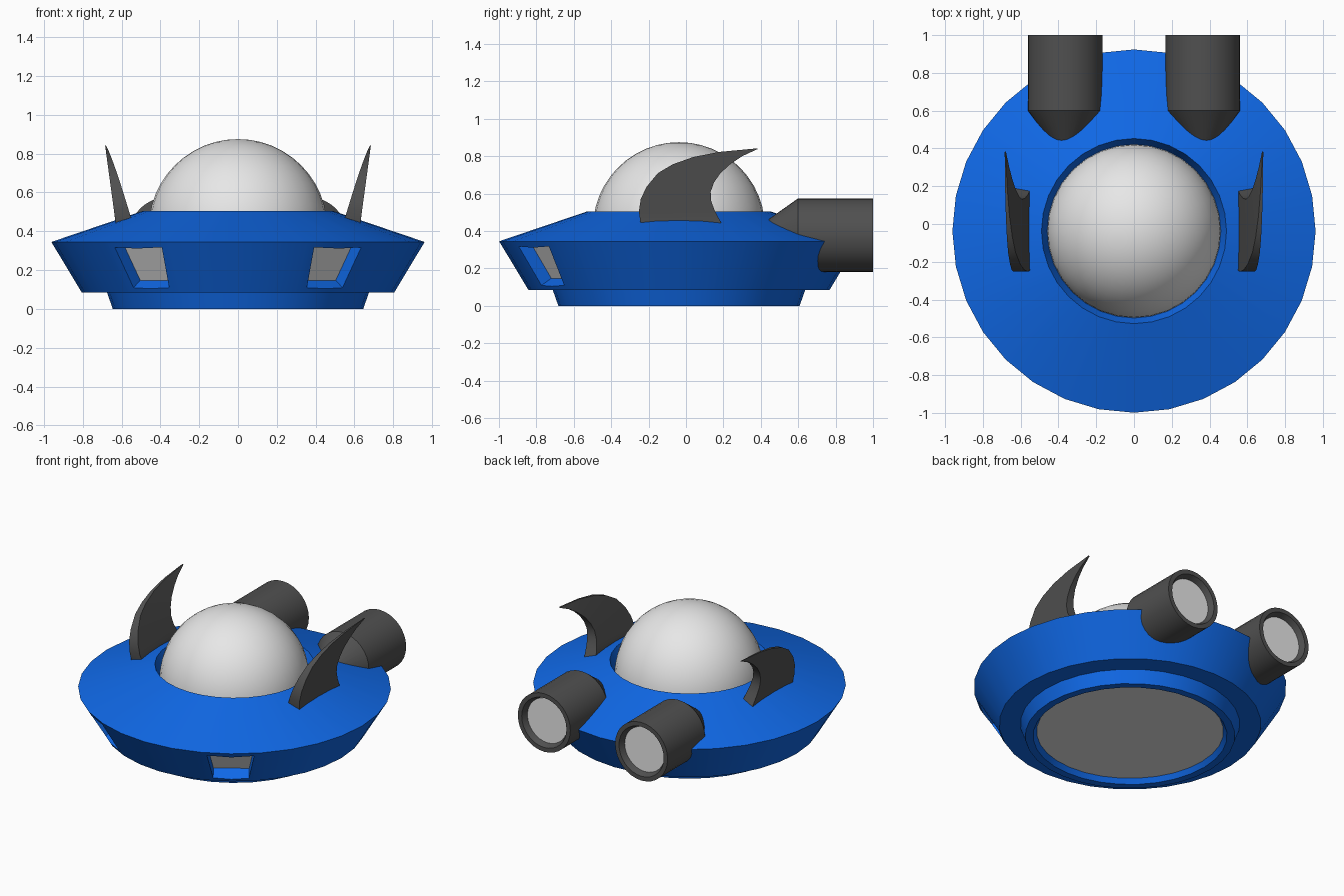
import bpy, bmesh, math
from mathutils import Matrix, Vector

if "Cube" in bpy.data.objects:
    bpy.data.objects.remove(bpy.data.objects["Cube"])

CENTRE = Vector((0, -0.0375, 0))


def material(name, rgb):
    m = bpy.data.materials.new(name)
    m.diffuse_color = (*rgb, 1)
    m.use_nodes = True
    m.node_tree.nodes["Principled BSDF"].inputs["Base Color"].default_value = m.diffuse_color
    return m


BLUE = material("hull blue", (0.005, 0.14, 0.8))
LIGHT = material("light grey", (0.8, 0.8, 0.8))
DARK = material("dark grey", (0.08, 0.08, 0.08))


def finish(bm, name, mat, matrix=None, angle=30):
    bmesh.ops.recalc_face_normals(bm, faces=bm.faces)
    if matrix:
        bm.transform(matrix)
    me = bpy.data.meshes.new(name)
    bm.to_mesh(me)
    bm.free()
    me.materials.append(mat)
    ob = bpy.data.objects.new(name, me)
    bpy.context.collection.objects.link(ob)
    smooth(me, angle)
    return ob


def smooth(me, angle=30):
    for p in me.polygons:
        p.use_smooth = True
    me.set_sharp_from_angle(angle=math.radians(angle))


def revolve(name, profile, mat, matrix, sides=32):
    """Turn (radius, height) points around z; zero radius closes to a point."""
    bm = bmesh.new()
    rings = []
    for r, z in profile:
        if r == 0:
            rings.append([bm.verts.new((0, 0, z))] * sides)
        else:
            rings.append([bm.verts.new((r * math.cos(a), r * math.sin(a), z))
                          for a in (2 * math.pi * i / sides for i in range(sides))])
    for a, b in zip(rings, rings[1:]):
        for i in range(sides):
            j = (i + 1) % sides
            quad = list(dict.fromkeys((a[i], a[j], b[j], b[i])))
            bm.faces.new(quad)
    return finish(bm, name, mat, matrix)


def window_block(name, s, inner, outer, mat):
    """Tapered block lying along the sloping hull wall between two depths."""
    a = math.radians(33.5)
    d = Vector((s * math.sin(a), -math.cos(a), 0))
    t = Vector((s * math.cos(a), math.sin(a), 0))
    up = Vector((0, 0, 1))
    n = d * 0.857 - up * 0.516
    bm = bmesh.new()
    loops = []
    for off in (inner, outer):
        loops.append([bm.verts.new(CENTRE + d * r + t * h + up * z + n * off)
                      for r, h, z in ((0.811, -0.11, 0.108), (0.811, 0.11, 0.108),
                                      (0.933, 0.1455, 0.316), (0.933, -0.1455, 0.316))])
    lo, hi = loops
    bm.faces.new(lo)
    bm.faces.new(hi)
    for i in range(4):
        j = (i + 1) % 4
        bm.faces.new((lo[i], lo[j], hi[j], hi[i]))
    return finish(bm, name, mat)


# Saucer hull, with a seat for the dome and a recess below
at_centre = Matrix.Translation(CENTRE)
hull = revolve("hull", [(0, 0.035), (0.574, 0.035), (0.597, 0), (0.645, 0), (0.675, 0.085),
                        (0.805, 0.085), (0.9615, 0.345), (0.49, 0.505), (0.46, 0.43),
                        (0, 0.43)], BLUE, at_centre)

# Recessed front windows
for s, side in ((-1, "left"), (1, "right")):
    cutter = window_block("window_cutter", s, -0.08, 0.06, BLUE)
    cutter.hide_render = True
    mod = hull.modifiers.new("window", 'BOOLEAN')
    mod.operation = 'DIFFERENCE'
    mod.solver = 'EXACT'
    mod.object = cutter
    bpy.context.view_layer.objects.active = hull
    bpy.ops.object.modifier_apply(modifier=mod.name)
    bpy.data.objects.remove(cutter)
    window_block(side + "_window", s, -0.081, -0.076, LIGHT)
smooth(hull.data)

# Dome
arc = [(0.46 * math.cos(a), 0.415 + 0.46 * math.sin(a))
       for a in (math.pi / 2 * i / 12 for i in range(12))]
revolve("dome", arc + [(0, 0.875)], LIGHT, at_centre)

# Underside plate
revolve("belly_plate", [(0, 0.036), (0.575, 0.036), (0.575, 0.031), (0, 0.031)], LIGHT, at_centre)

# Fin rows from root to tip: front edge (y, z), back edge (y, z)
FIN = [(-0.24, 0.40, 0.21, 0.40), (-0.245, 0.455, 0.185, 0.45), (-0.252, 0.505, 0.153, 0.51),
       (-0.242, 0.57, 0.135, 0.56), (-0.212, 0.635, 0.132, 0.61), (-0.15, 0.71, 0.15, 0.66),
       (-0.07, 0.757, 0.185, 0.71), (0.04, 0.796, 0.24, 0.76), (0.18, 0.823, 0.30, 0.80),
       (0.38, 0.842, 0.383, 0.838)]


def fin(name, s):
    def pair(y, z):
        k = max(0, (z - 0.455) / 0.39)
        x = 0.632 + 0.053 * k
        thick = 0.002 + 0.083 * max(0, 1 - k) ** 0.75
        return bm.verts.new((s * x, y, z)), bm.verts.new((s * (x - thick), y, z))
    bm = bmesh.new()
    rows = []
    for fy, fz, by, bz in FIN:
        (fo, fi), (bo, bi) = pair(fy, fz), pair(by, bz)
        rows.append((fo, bo, bi, fi))
    for a, b in zip(rows, rows[1:]):
        for i in range(4):
            j = (i + 1) % 4
            bm.faces.new((a[i], a[j], b[j], b[i]))
    bm.faces.new(rows[0])
    bm.faces.new(rows[-1])
    finish(bm, name, DARK)


# Fins, and rear thrusters with recessed nozzles
for s, side in ((-1, "left"), (1, "right")):
    fin(side + "_fin", s)
    axis = Matrix.Translation((s * 0.365, 0, 0.378)) @ Matrix.Rotation(-math.pi / 2, 4, 'X')
    revolve(side + "_thruster", [(0, 0.35), (0.02, 0.35), (0.197, 0.6), (0.197, 1.0),
                                 (0.168, 1.0), (0.15, 0.96), (0, 0.96)], DARK, axis)
    revolve(side + "_nozzle", [(0, 0.959), (0.15, 0.959), (0.15, 0.964), (0, 0.964)], LIGHT, axis)
